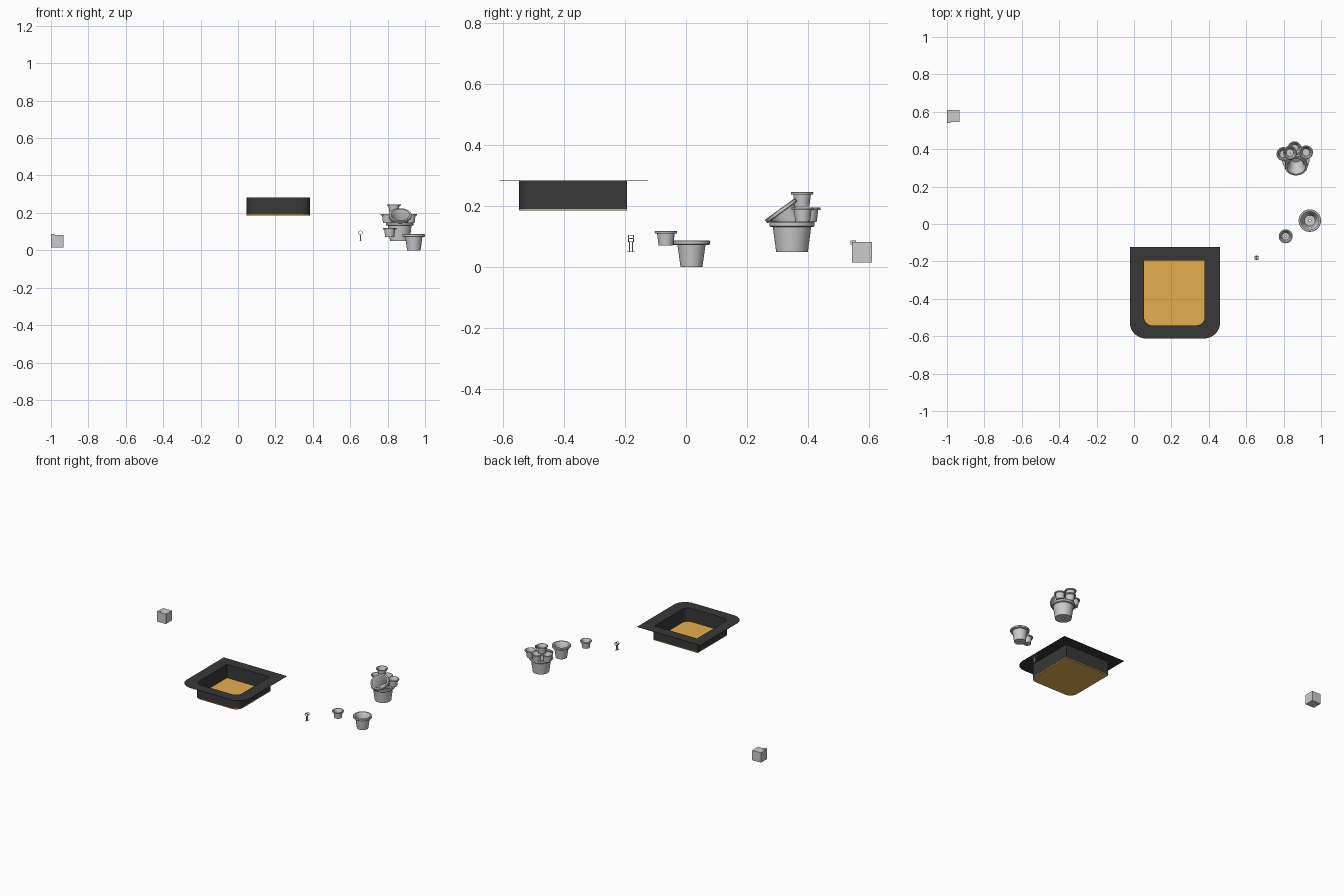
import bpy, bmesh, math
from mathutils import Vector, Matrix

if "Cube" in bpy.data.objects:
    bpy.data.objects.remove(bpy.data.objects["Cube"])


def material(name, rgb):
    m = bpy.data.materials.new(name)
    m.diffuse_color = (*rgb, 1)
    m.use_nodes = True
    m.node_tree.nodes["Principled BSDF"].inputs["Base Color"].default_value = m.diffuse_color
    return m


def finish(name, bm, mat=None, smooth=True, matrix=None):
    bmesh.ops.remove_doubles(bm, verts=bm.verts, dist=1e-6)
    bmesh.ops.recalc_face_normals(bm, faces=bm.faces)
    me = bpy.data.meshes.new(name)
    bm.to_mesh(me)
    bm.free()
    ob = bpy.data.objects.new(name, me)
    bpy.context.collection.objects.link(ob)
    if matrix:
        ob.matrix_world = matrix
    if mat:
        me.materials.append(mat)
    if smooth:
        bpy.ops.object.select_all(action='DESELECT')
        ob.select_set(True)
        bpy.context.view_layer.objects.active = ob
        bpy.ops.object.shade_smooth_by_angle(angle=math.radians(35))
    return ob


def add_box(bm, lo, hi):
    lo, hi = Vector(lo), Vector(hi)
    m = Matrix.Translation((lo + hi) / 2) @ Matrix.Diagonal((*(hi - lo), 1))
    bmesh.ops.create_cube(bm, size=1, matrix=m)


def tray_outline(x0, x1, y0, y1, r, n=8):
    """Square back corners, rounded front corners."""
    pts = [(x1, y1), (x0, y1)]
    for cx, start in ((x0 + r, 180), (x1 - r, 270)):
        for i in range(n + 1):
            a = math.radians(start + 90 * i / n)
            pts.append((cx + r * math.cos(a), y0 + r + r * math.sin(a)))
    return pts


def loop_at(bm, pts, z):
    return [bm.verts.new((x, y, z)) for x, y in pts]


def bridge(bm, a, b):
    n = len(a)
    for i in range(n):
        bm.faces.new((a[i], a[(i + 1) % n], b[(i + 1) % n], b[i]))


# tray with a thin flange
dark = material("dark_plastic", (0.04, 0.04, 0.04))
orange = material("orange_soil", (0.78, 0.43, 0.08))
flange = tray_outline(-0.022, 0.46, -0.612, -0.124, 0.085)
outer = tray_outline(0.046, 0.385, -0.548, -0.194, 0.05)
inner = tray_outline(0.053, 0.378, -0.542, -0.196, 0.045)
bm = bmesh.new()
top, bot = loop_at(bm, flange, 0.283), loop_at(bm, flange, 0.281)
bridge(bm, top, bot)
rim_in, rim_out = loop_at(bm, inner, 0.283), loop_at(bm, outer, 0.281)
bridge(bm, top, rim_in)
bridge(bm, bot, rim_out)
low_in, low_out = loop_at(bm, inner, 0.19), loop_at(bm, outer, 0.19)
bridge(bm, rim_in, low_in)
bridge(bm, rim_out, low_out)
finish("tray", bm, dark)

# tray floor
bm = bmesh.new()
a, b = loop_at(bm, outer, 0.19), loop_at(bm, outer, 0.185)
bridge(bm, a, b)
bm.faces.new(a)
bm.faces.new(b)
finish("tray_floor", bm, orange)


def pot(name, loc, rim, base, height, lip, tilt=0, n=40):
    """Lathed flower pot with a thick lip and a drain hole; loc is the base centre."""
    w = rim * 0.12
    neck = rim - lip
    zl = height * 0.83
    hole = base * 0.16
    prof = [(hole, 0), (base, 0), (neck, zl), (rim * 0.96, zl), (rim, zl + 0.003),
            (rim, height - 0.002), (rim - 0.002, height), (rim * 0.82, height),
            (neck - w, zl), (base - w, w), (hole, w)]
    bm = bmesh.new()
    rings = [[bm.verts.new((r * math.cos(2 * math.pi * i / n),
                            r * math.sin(2 * math.pi * i / n), z))
              for i in range(n)] for r, z in prof]
    for i, ring in enumerate(rings):
        bridge(bm, ring, rings[(i + 1) % len(rings)])
    finish(name, bm, matrix=Matrix.Translation(loc) @ Matrix.Rotation(tilt, 4, 'X'))


# single pots
pot("medium_pot", (0.94, 0.018, 0), 0.06, 0.036, 0.086, 0.014)
pot("small_pot", (0.811, -0.066, 0.07), 0.037, 0.024, 0.048, 0.008)

# stack: large pot, a leaning pot in it and small pots around the back
pot("large_pot", (0.865, 0.348, 0.049), 0.074, 0.052, 0.099, 0.011)
t = math.radians(36)
h = 0.086
pot("leaning_pot", (0.867, 0.308 + h * math.sin(t), 0.19 - h * math.cos(t)),
    0.061, 0.036, h, 0.014, tilt=t)
for i, (x, y, z) in enumerate(((0.799, 0.374, 0.147), (0.92, 0.383, 0.147),
                               (0.858, 0.405, 0.147), (0.834, 0.381, 0.198))):
    pot(f"stacked_small_pot_{i + 1}", (x, y, z), 0.037, 0.024, 0.048, 0.008)

# little stand with two rings joined by bars
bm = bmesh.new()
cx, cz, r, th = 0.655, 0.093, 0.0105, 0.0013
for y in (-0.189, -0.172):
    loops = []
    for rad, yy in ((r - th, y - th), (r + th, y - th), (r + th, y + th), (r - th, y + th)):
        loops.append([bm.verts.new((cx + rad * math.cos(math.pi * k / 12), yy,
                                    cz + rad * math.sin(math.pi * k / 12))) for k in range(24)])
    for i in range(4):
        bridge(bm, loops[i], loops[(i + 1) % 4])
for k in range(4):
    x, z = cx + r * math.cos(k * math.pi / 2), cz + r * math.sin(k * math.pi / 2)
    add_box(bm, (x - th, -0.189, z - th), (x + th, -0.172, z + th))
for y in (-0.186, -0.176):
    add_box(bm, (cx - 0.002, y - 0.0015, 0.05), (cx + 0.002, y + 0.0015, cz - r))
add_box(bm, (cx - 0.006, -0.193, 0.049), (cx + 0.006, -0.169, 0.051))
finish("ring_stand", bm)

# cube with a small tab on its corner
bm = bmesh.new()
add_box(bm, (-1.0, 0.545, 0.014), (-0.933, 0.61, 0.082))
finish("cube_block", bm, smooth=False)
bm = bmesh.new()
add_box(bm, (-0.999, 0.54, 0.074), (-0.98, 0.558, 0.086))
finish("cube_tab", bm, smooth=False)
